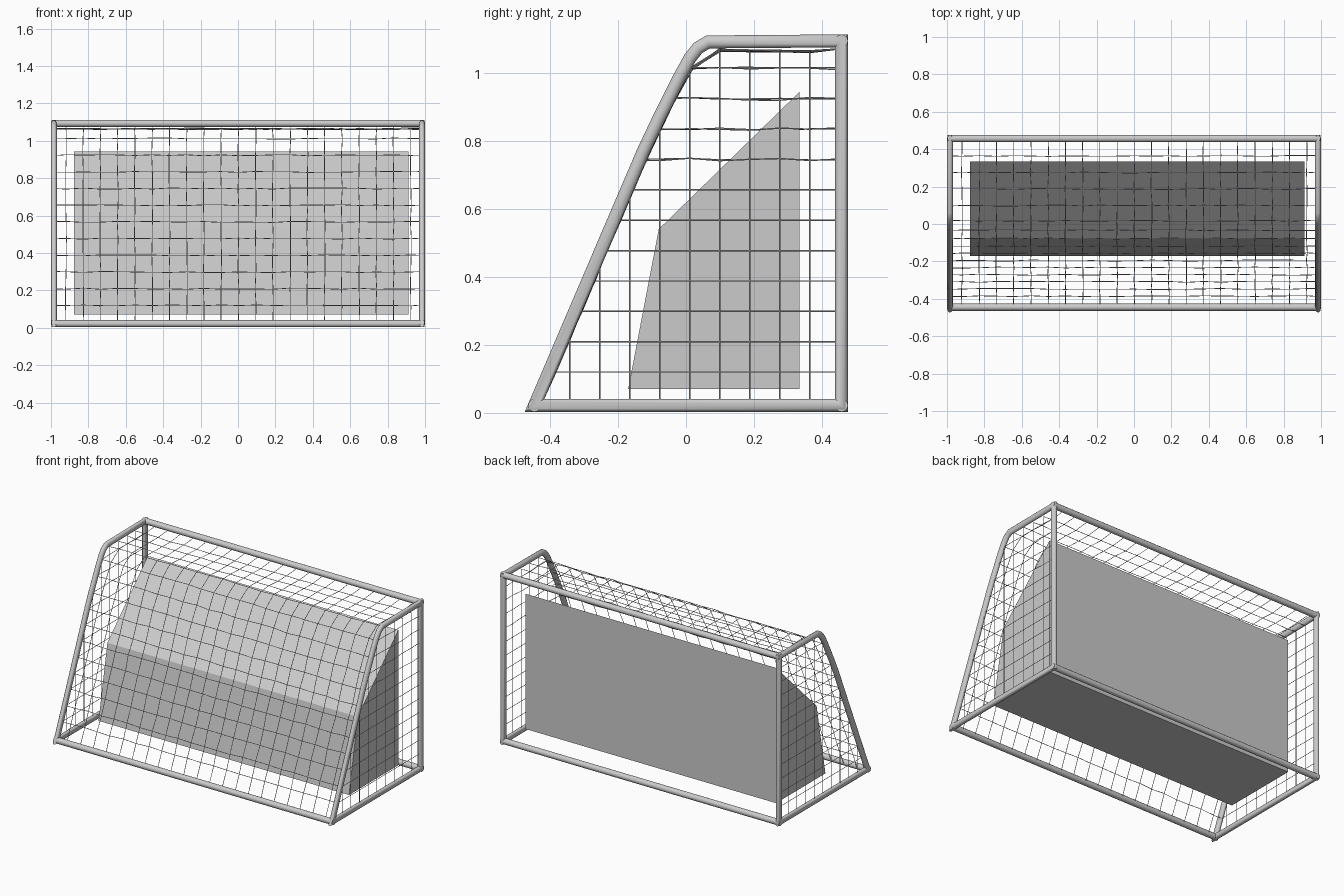
import bpy, bmesh, random
from math import sin, cos, tau, radians
from mathutils import Vector

if "Cube" in bpy.data.objects:
    bpy.data.objects.remove(bpy.data.objects["Cube"])

random.seed(4)
R, RX = 0.019, 0.016          # tube radius in the side plane / across x
SX = 0.984                    # x of the side frames

# side profile (y, z): slanted back, bend, roof, mouth post
BACK = [(-0.445, 0.022), (-0.125, 0.77), (-0.08, 0.865), (-0.02, 0.985),
        (0.012, 1.043), (0.035, 1.072), (0.065, 1.09), (0.457, 1.093)]
LOOP = BACK + [(0.457, 0.022)]


def finish(name, bm, smooth=True):
    bmesh.ops.recalc_face_normals(bm, faces=bm.faces)
    me = bpy.data.meshes.new(name)
    bm.to_mesh(me)
    bm.free()
    ob = bpy.data.objects.new(name, me)
    bpy.context.collection.objects.link(ob)
    if smooth:
        bpy.ops.object.select_all(action='DESELECT')
        bpy.context.view_layer.objects.active = ob
        ob.select_set(True)
        bpy.ops.object.shade_smooth_by_angle(angle=radians(40))
    return ob


def side_frame(name, x, sides=12):
    """Closed mitred tube following the side profile."""
    bm = bmesh.new()
    pts = [Vector(p) for p in LOOP]
    rings = []
    for i, p in enumerate(pts):
        a = (p - pts[i - 1]).normalized()
        b = (pts[(i + 1) % len(pts)] - p).normalized()
        na, nb = Vector((-a.y, a.x)), Vector((-b.y, b.x))
        m = (na + nb) / (1 + na.dot(nb))
        ring = []
        for k in range(sides):
            t = tau * k / sides
            q = p + m * R * cos(t)
            ring.append(bm.verts.new((x + RX * sin(t), q.x, q.y)))
        rings.append(ring)
    for i in range(len(rings)):
        r0, r1 = rings[i - 1], rings[i]
        for k in range(sides):
            j = (k + 1) % sides
            bm.faces.new((r0[k], r0[j], r1[j], r1[k]))
    finish(name, bm)


def cross_bar(name, y, z, sides=12):
    bm = bmesh.new()
    ends = [[bm.verts.new((x, y + R * cos(tau * k / sides), z + R * sin(tau * k / sides)))
             for k in range(sides)] for x in (-0.996, 0.996)]
    for k in range(sides):
        j = (k + 1) % sides
        bm.faces.new((ends[0][k], ends[0][j], ends[1][j], ends[1][k]))
    bm.faces.new(ends[0])
    bm.faces.new(ends[1])
    finish(name, bm)


def threads(name, lines):
    """Thin net cords swept along point lists."""
    cu = bpy.data.curves.new(name, 'CURVE')
    cu.dimensions = '3D'
    cu.bevel_depth = 0.002
    cu.bevel_resolution = 0
    for line in lines:
        s = cu.splines.new('POLY')
        s.points.add(len(line) - 1)
        for pt, co in zip(s.points, line):
            pt.co = (*co, 1)
    ob = bpy.data.objects.new(name, cu)
    bpy.context.collection.objects.link(ob)
    bpy.ops.object.select_all(action='DESELECT')
    bpy.context.view_layer.objects.active = ob
    ob.select_set(True)
    bpy.ops.object.convert(target='MESH')


def jit(a=0.003):
    return random.uniform(-a, a)


# net sits a little inside the tube
NET = [(y + 0.014, z - 0.008) for y, z in BACK[:4]] + \
      [(0.028, 1.028), (0.048, 1.052), (0.075, 1.066), (0.457, 1.06)]


def interp(v, src, dst):
    for p, q in zip(NET, NET[1:]):
        if p[src] <= v <= q[src]:
            return p[dst] + (q[dst] - p[dst]) * (v - p[src]) / (q[src] - p[src])
    return NET[-1][dst]


ROWS_Z = [0.12 + 0.0892 * i for i in range(11)]
COLS_Y = [-0.342 + 0.0882 * i for i in range(9)]
COLS_X = [-0.92 + 0.0922 * i for i in range(21)]

# tubular frame
side_frame("left_side_frame", -SX)
side_frame("right_side_frame", SX)
cross_bar("crossbar", 0.457, 1.093)
cross_bar("mouth_ground_bar", 0.457, 0.022)
cross_bar("rear_ground_bar", -0.445, 0.022)

# back and roof net: cords across, then cords running up and over
row_points = [(interp(z, 1, 0), z) for z in ROWS_Z] + \
             [(y, interp(y, 0, 1)) for y in COLS_Y if y > 0.08]
xs = [-SX] + COLS_X + [SX]
grid = [[(x + jit(), y + jit(), z + jit()) for x in xs] for y, z in row_points]
lines = list(grid)
for i, x in enumerate(COLS_X, 1):
    lines.append([(x, *NET[0])] + [row[i] for row in grid] + [(x, 0.455, 1.07)])
threads("back_and_roof_net", lines)

# side nets
for name, x in (("left_side_net", -SX), ("right_side_net", SX)):
    lines = []
    for z in ROWS_Z:
        y0, w = interp(z, 1, 0), 0.004 if z > 0.7 else 0.0
        ys = [y0] + [y for y in COLS_Y if y > y0 + 0.02] + [0.45]
        lines.append([(x, y, z + jit(w)) for y in ys])
    for y in COLS_Y:
        lines.append([(x, y, 0.025), (x, y, interp(y, 0, 1))])
    threads(name, lines)

# solid block inside the net
bm = bmesh.new()
face = bm.faces.new([bm.verts.new((-0.877, y, z)) for y, z in
                     ((-0.17, 0.07), (-0.08, 0.54), (0.333, 0.943), (0.333, 0.07))])
ext = bmesh.ops.extrude_face_region(bm, geom=[face], use_keep_orig=True)
bmesh.ops.translate(bm, vec=(1.789, 0, 0),
                    verts=[v for v in ext["geom"] if isinstance(v, bmesh.types.BMVert)])
finish("inner_block", bm, smooth=False)
